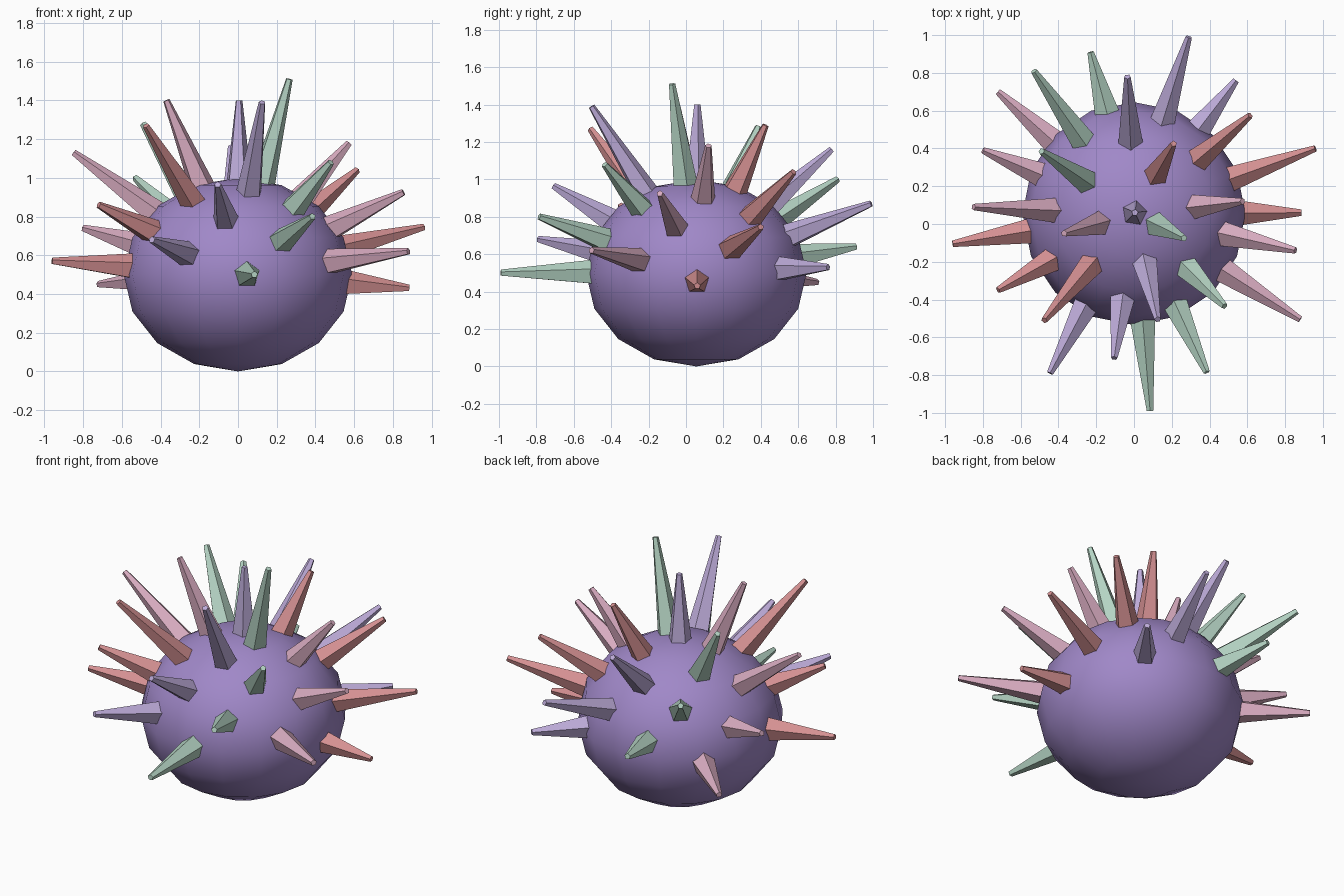
import bpy
import bmesh
from mathutils import Matrix, Vector

old = bpy.data.objects.get("Cube")
if old:
    bpy.data.objects.remove(old, do_unlink=True)


def make_material(name, rgb):
    mat = bpy.data.materials.new(name)
    mat.use_nodes = True
    color = (*rgb, 1.0)
    mat.diffuse_color = color
    bsdf = next(n for n in mat.node_tree.nodes if n.type == "BSDF_PRINCIPLED")
    bsdf.inputs["Base Color"].default_value = color
    bsdf.inputs["Roughness"].default_value = 0.8
    return mat


def add_object(name, bm, mat, smooth):
    mesh = bpy.data.meshes.new(name)
    for face in bm.faces:
        face.smooth = smooth
    bm.to_mesh(mesh)
    bm.free()
    mesh.materials.append(mat)
    obj = bpy.data.objects.new(name, mesh)
    bpy.context.collection.objects.link(obj)
    return obj


body_mat = make_material("violet", (0.352, 0.246, 0.578))
spike_mats = {
    "green": make_material("mint_green", (0.462, 0.658, 0.552)),
    "pink": make_material("soft_pink", (0.69, 0.41, 0.53)),
    "red": make_material("coral_red", (0.66, 0.279, 0.287)),
    "lavender": make_material("pale_lavender", (0.515, 0.413, 0.70)),
}

CENTER = Vector((0, 0.055, 0.5))
RADII = Vector((0.59, 0.59, 0.5))

# Rounded body, slightly flattened
bm = bmesh.new()
bmesh.ops.create_uvsphere(bm, u_segments=16, v_segments=8, radius=1,
                          matrix=Matrix.Translation(CENTER) @ Matrix.Diagonal((*RADII, 1)))
add_object("body", bm, body_mat, True)

# Spike tips, grouped by colour
TIPS = {
    "green": [(-.23, .91, .64), (-.53, .81, 1.0), (-.49, .385, 1.28), (.085, -.99, .5),
              (.385, -.785, .8), (.48, -.435, 1.08), (.265, -.075, 1.51)],
    "pink": [(-.72, .7, .45), (-.8, .39, .74), (-.85, .09, 1.13), (-.37, -.05, 1.4),
             (.88, -.505, .62), (.855, -.14, .925), (.575, .12, 1.18)],
    "red": [(-.96, -.105, .57), (-.72, -.35, .86), (-.475, -.51, 1.27), (.885, .06, .43),
            (.96, .4, .745), (.615, .575, 1.04), (.21, .425, 1.29)],
    "lavender": [(.29, .99, .87), (-.035, .78, 1.16), (-.445, -.79, .68), (-.105, -.71, .965),
                 (.125, -.505, 1.39), (.54, .76, .53), (.005, .06, 1.4)],
}


def add_spike(name, tip, mat):
    # Five-sided tapered spike pointing straight out of the body centre
    ray = Vector(tip) - CENTER
    scaled = Vector([r / s for r, s in zip(ray, RADII)])
    direction = ray.normalized()
    surface = ray.length / scaled.length
    start = surface - 0.05
    depth = ray.length - start
    middle = CENTER + direction * (start + depth / 2)
    turn = direction.to_track_quat("Z", "Y").to_matrix().to_4x4()
    bm = bmesh.new()
    bmesh.ops.create_cone(bm, cap_ends=True, segments=5, radius1=0.072, radius2=0.018,
                          depth=depth, matrix=Matrix.Translation(middle) @ turn)
    add_object(name, bm, mat, False)


for color, tips in TIPS.items():
    for i, tip in enumerate(tips, 1):
        add_spike(f"{color}_spike_{i}", tip, spike_mats[color])
